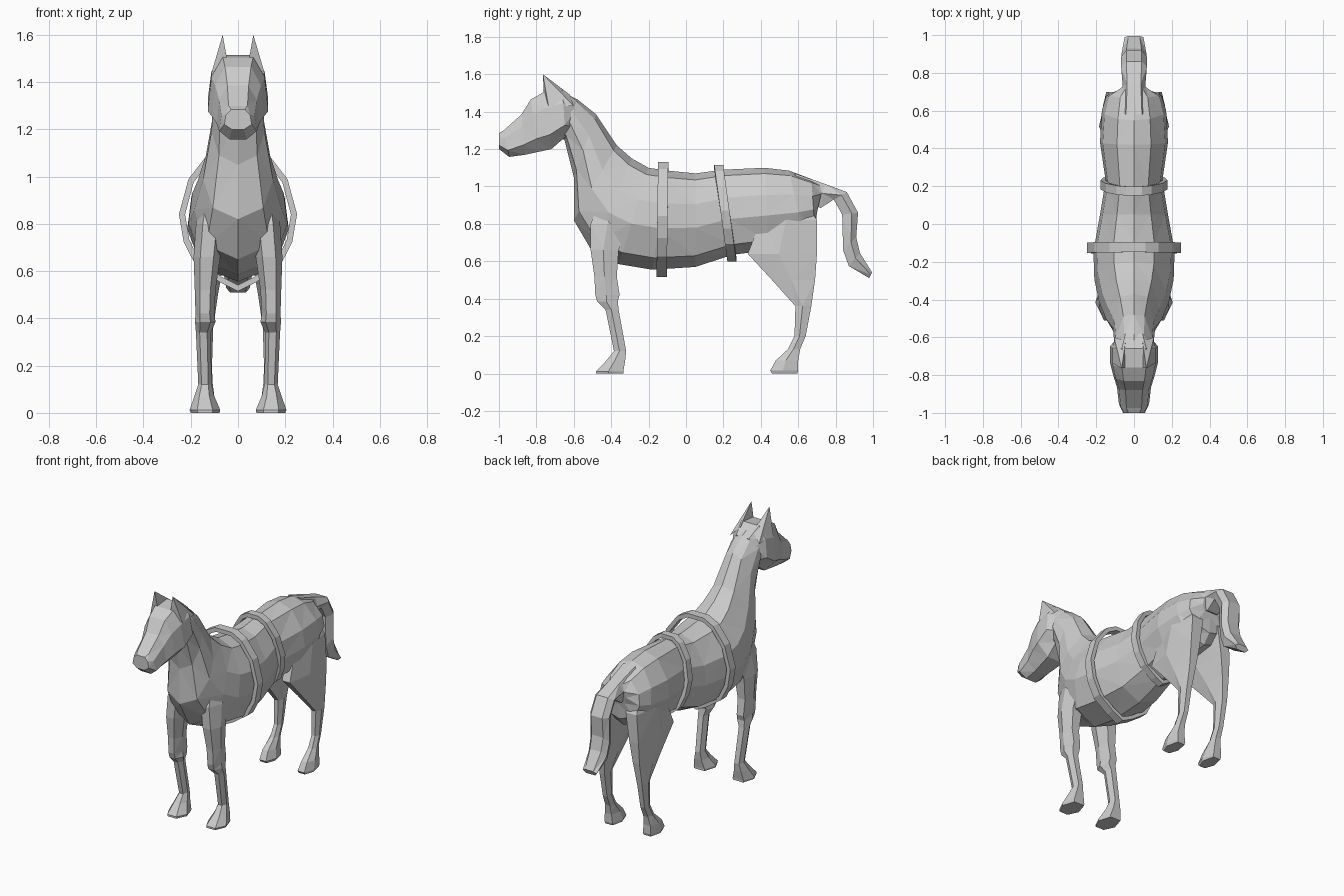
import bpy, bmesh

coat = bpy.data.materials.new("pale grey")
coat.diffuse_color = (0.6, 0.6, 0.6, 1)


def finish(name, bm, triangulate=True):
    """Turn a bmesh into a flat-shaded, single-colour object."""
    bmesh.ops.recalc_face_normals(bm, faces=bm.faces)
    if triangulate:
        bmesh.ops.triangulate(bm, faces=[f for f in bm.faces if len(f.verts) == 4])
    me = bpy.data.meshes.new(name)
    bm.to_mesh(me)
    bm.free()
    me.materials.append(coat)
    ob = bpy.data.objects.new(name, me)
    bpy.context.collection.objects.link(ob)
    return ob


def loft(name, rings):
    """Skin a list of point rings and cap both ends."""
    bm = bmesh.new()
    vs = [[bm.verts.new(p) for p in r] for r in rings]
    n = len(vs[0])
    for a, b in zip(vs, vs[1:]):
        for i in range(n):
            j = (i + 1) % n
            bm.faces.new((a[i], a[j], b[j], b[i]))
    bm.faces.new(vs[0])
    bm.faces.new(vs[-1])
    return finish(name, bm)


def slices(sections, half):
    """Rings from (top y, top z, bottom y, bottom z, half width) and a half
    outline of (width fraction, fraction of the way down)."""
    outline = half + [(-x, t) for x, t in reversed(half) if x > 0]
    return [[(x * w, ty + (by - ty) * t, tz + (bz - tz) * t) for x, t in outline]
            for ty, tz, by, bz, w in sections]


# Torso and neck, from rump to poll
oval = [(0, 0), (0.5, 0.07), (0.92, 0.33), (1, 0.58), (0.72, 0.88), (0, 1)]
loft("body", slices([
    (0.735, 1.01, 0.70, 0.86, 0.07),
    (0.67, 1.04, 0.69, 0.76, 0.145),
    (0.55, 1.085, 0.64, 0.70, 0.17),
    (0.42, 1.10, 0.44, 0.66, 0.18),
    (0.20, 1.09, 0.25, 0.635, 0.15),
    (0.05, 1.07, 0.05, 0.57, 0.18),
    (-0.10, 1.085, -0.18, 0.555, 0.215),
    (-0.20, 1.10, -0.36, 0.585, 0.21),
    (-0.29, 1.15, -0.50, 0.65, 0.185),
    (-0.37, 1.22, -0.60, 0.82, 0.148),
    (-0.48, 1.385, -0.60, 1.05, 0.112),
    (-0.58, 1.465, -0.65, 1.25, 0.105),
    (-0.67, 1.51, -0.70, 1.25, 0.10)], oval))

# Head, boxier than the body, with a narrowing muzzle
boxy = [(0.5, 0), (0.88, 0.28), (1, 0.75), (0.45, 1)]
loft("head", slices([
    (-0.58, 1.455, -0.62, 1.275, 0.09),
    (-0.66, 1.515, -0.645, 1.265, 0.128),
    (-0.76, 1.505, -0.72, 1.20, 0.128),
    (-0.83, 1.465, -0.79, 1.185, 0.11),
    (-0.88, 1.385, -0.86, 1.17, 0.09),
    (-0.975, 1.30, -0.945, 1.158, 0.08),
    (-1.0, 1.285, -1.0, 1.20, 0.058)], boxy))

# Tail, arching out from the rump
rope = [(0.6, 0), (1, 0.4), (0.65, 1)]
loft("tail", slices([
    (0.58, 1.07, 0.62, 0.92, 0.07),
    (0.74, 1.015, 0.72, 0.885, 0.06),
    (0.86, 0.97, 0.79, 0.93, 0.068),
    (0.92, 0.86, 0.835, 0.85, 0.068),
    (0.91, 0.73, 0.84, 0.66, 0.068),
    (0.93, 0.645, 0.87, 0.575, 0.065),
    (0.995, 0.54, 0.98, 0.51, 0.05)], rope))

# Leg sections: (z, front y, back y, inner x, outer x)
front_leg = [(0.92, -0.46, -0.30, 0.08, 0.15), (0.80, -0.51, -0.31, 0.06, 0.178),
             (0.66, -0.51, -0.36, 0.075, 0.188), (0.52, -0.49, -0.37, 0.095, 0.183),
             (0.42, -0.485, -0.355, 0.10, 0.18), (0.385, -0.475, -0.365, 0.095, 0.182),
             (0.34, -0.43, -0.36, 0.115, 0.178), (0.12, -0.385, -0.32, 0.112, 0.168),
             (0.07, -0.425, -0.325, 0.10, 0.185), (0.012, -0.48, -0.335, 0.075, 0.205),
             (0, -0.48, -0.335, 0.078, 0.20)]
hind_leg = [(0.92, 0.46, 0.64, 0.03, 0.12), (0.82, 0.40, 0.70, 0.03, 0.162),
            (0.64, 0.33, 0.70, 0.06, 0.17), (0.50, 0.46, 0.69, 0.085, 0.165),
            (0.36, 0.585, 0.67, 0.105, 0.165), (0.20, 0.58, 0.64, 0.11, 0.16),
            (0.13, 0.545, 0.61, 0.108, 0.165), (0.07, 0.48, 0.60, 0.10, 0.18),
            (0.015, 0.45, 0.60, 0.09, 0.185), (0, 0.46, 0.595, 0.095, 0.18)]


def leg(name, sections, side):
    rings = []
    for z, f, b, i, o in sections:
        m, d = (i + o) / 2, b - f
        rings.append([(side * x, y, z) for x, y in (
            (m - (m - i) * 0.5, f), (m + (o - m) * 0.5, f), (o, f + d * 0.45),
            (m + (o - m) * 0.6, b), (m - (m - i) * 0.6, b), (i, f + d * 0.45))])
    loft(name, rings)


def ear(name, side):
    bm = bmesh.new()
    base = [(0.045, -0.76, 1.49), (0.115, -0.735, 1.43), (0.105, -0.60, 1.43), (0.045, -0.62, 1.49)]
    tip = bm.verts.new((side * 0.065, -0.765, 1.6))
    vs = [bm.verts.new((side * x, y, z)) for x, y, z in base]
    for i in range(4):
        bm.faces.new((vs[i], vs[(i + 1) % 4], tip))
    bm.faces.new(vs)
    finish(name, bm)


for side, tag in ((-1, "left"), (1, "right")):
    leg(tag + "_front_leg", front_leg, side)
    leg(tag + "_hind_leg", hind_leg, side)
    ear(tag + "_ear", side)


# Straps: a flat band looped round the body, leaning along y
def strap(name, width, top, bottom, y_top, y_bottom, band=0.055, thick=0.026):
    half = [(0.24, 1), (0.52, 0.94), (0.84, 0.77), (1, 0.53), (0.92, 0.34), (0.72, 0.18), (0.3, 0.06)]
    loop = half + [(0, 0)] + [(-x, t) for x, t in reversed(half)]
    mid, tall = (top + bottom) / 2, top - bottom
    bm = bmesh.new()
    rings = []
    for x, t in loop:
        y = y_bottom + (y_top - y_bottom) * t
        ring = []
        for inset, dy in ((0, -1), (0, 1), (thick, 1), (thick, -1)):
            z = mid + (t - 0.5) * (tall - 2 * inset)
            ring.append(bm.verts.new((x * (width - inset), y + dy * band / 2, z)))
        rings.append(ring)
    for k, a in enumerate(rings):
        b = rings[(k + 1) % len(rings)]
        for i in range(4):
            j = (i + 1) % 4
            bm.faces.new((a[i], a[j], b[j], b[i]))
    finish(name, bm, False)


strap("front_strap", 0.25, 1.13, 0.515, -0.122, -0.13)
strap("rear_strap", 0.178, 1.115, 0.60, 0.175, 0.245, 0.048)
